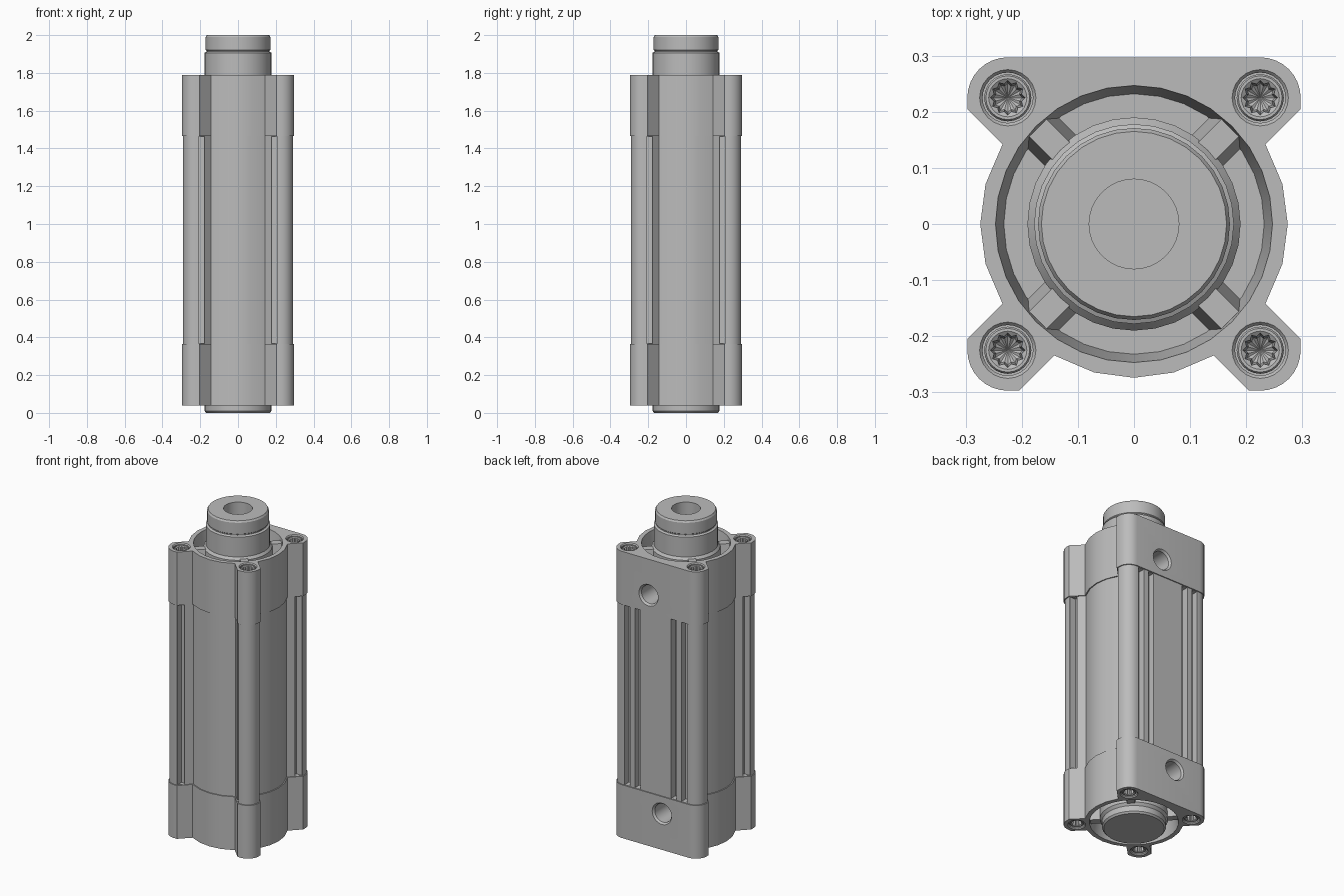
import bpy, bmesh
from math import radians, cos, sin, pi, asin, degrees
from mathutils import Matrix, Vector

cube = bpy.data.objects.get("Cube")
if cube:
    bpy.data.objects.remove(cube, do_unlink=True)

grey = bpy.data.materials.new("satin aluminium grey")
grey.use_nodes = True
tone = (0.5, 0.5, 0.5, 1)
grey.diffuse_color = tone
grey.node_tree.nodes["Principled BSDF"].inputs["Base Color"].default_value = tone

TOP, SEAM, MID = 1.79, 1.465, 0.915
BOLT = 0.225
FLIP = Matrix.Translation((0, 0, 2 * MID)) @ Matrix.Rotation(pi, 4, 'Y')
parts = []


def finish(name, bm, keep=True):
    bmesh.ops.recalc_face_normals(bm, faces=bm.faces[:])
    mesh = bpy.data.meshes.new(name)
    bm.to_mesh(mesh)
    bm.free()
    mesh.materials.append(grey)
    ob = bpy.data.objects.new(name, mesh)
    bpy.context.collection.objects.link(ob)
    if keep:
        parts.append(ob)
    else:
        ob.hide_render = True
    return ob


def lathe(name, profile, segs=32, place=Matrix(), keep=True, flute=()):
    """Revolve (radius, height) pairs; rings listed in flute get a star shape."""
    bm = bmesh.new()
    rings = []
    for n, (r, z) in enumerate(profile):
        ring = []
        for i in range(segs):
            rr = r * (0.82 if n in flute and i % 2 else 1)
            a = 2 * pi * i / segs
            ring.append(bm.verts.new((rr * cos(a), rr * sin(a), z)))
        rings.append(ring)
    for a, b in zip(rings, rings[1:]):
        for i in range(segs):
            j = (i + 1) % segs
            bm.faces.new((a[i], a[j], b[j], b[i]))
    bmesh.ops.remove_doubles(bm, verts=bm.verts[:], dist=1e-5)
    bm.transform(place)
    return finish(name, bm, keep)


def box(name, x, y, z, place=Matrix(), keep=True, flare=1):
    """Box from x, y, z ranges; flare widens its lower edge in y."""
    bm = bmesh.new()
    bmesh.ops.create_cube(bm, size=1)
    for v in bm.verts:
        low = v.co.z < 0
        v.co = Vector([r[0] if c < 0 else r[1] for c, r in zip(v.co, (x, y, z))])
        if low:
            v.co.y *= flare
    bm.transform(place)
    return finish(name, bm, keep)


def cut(ob, cutters):
    for c in cutters:
        m = ob.modifiers.new("cut", 'BOOLEAN')
        m.operation, m.solver, m.object = 'DIFFERENCE', 'EXACT', c
    bpy.context.view_layer.update()
    deps = bpy.context.evaluated_depsgraph_get()
    mesh = bpy.data.meshes.new_from_object(ob.evaluated_get(deps))
    ob.modifiers.clear()
    ob.data = mesh
    for c in cutters:
        bpy.data.objects.remove(c, do_unlink=True)


def prism(name, z0, z1, inset=0):
    """Round barrel with four corner ears and a flat back."""
    rad, half = 0.274 - inset, 0.297 - inset
    ear = half - BOLT
    strip = 0.092 - inset * 1.4
    spread = degrees(asin(strip / 2 ** 0.5 / rad))
    pts = []
    for k in range(4):
        def polar(a, r=rad, c=0):
            p = Vector((c + r * cos(radians(a)), -c + r * sin(radians(a)), 0))
            return Matrix.Rotation(k * pi / 2, 3, 'Z') @ p
        turn = Matrix.Rotation(k * pi / 2, 3, 'Z')
        if k != 2:
            pts += [polar(-45 - spread), turn @ Vector((half - strip, -half, 0))]
        pts += [polar(-90 + 11.25 * i, ear, BOLT) for i in range(9)]
        if k != 1:
            pts += [turn @ Vector((half, strip - half, 0)), polar(spread - 45)]
            pts += [polar(a) for a in (-15, 0, 15)]
    bm = bmesh.new()
    face = bm.faces.new([bm.verts.new((p.x, p.y, z0)) for p in pts])
    up = bmesh.ops.extrude_face_region(bm, geom=[face])["geom"]
    for v in up:
        if isinstance(v, bmesh.types.BMVert):
            v.co.z = z1
    return finish(name, bm)


# End caps: the lower one is the upper one turned over
corners = [(sx * BOLT, sy * BOLT) for sx in (-1, 1) for sy in (-1, 1)]
for end, place in (("upper", Matrix()), ("lower", FLIP)):
    first = len(parts)
    cap = prism(end + "_cap", SEAM, TOP)
    cutters = [lathe("recess_cutter", [(0, 1.69), (0.232, 1.69), (0.247, TOP + 0.001),
                                       (0.247, 1.85), (0, 1.85)], 32, keep=False)]
    for x, y in corners:
        cutters.append(lathe("bolt_cutter", [(0, -0.09), (0.045, -0.09), (0.045, -0.006),
                                             (0.051, 0.001), (0.051, 0.05), (0, 0.05)], 24,
                             Matrix.Translation((x, y, TOP)), False))
    # Threaded port in the back face
    to_back = Matrix.Translation((0.045, 0.297, 1.57)) @ Matrix.Rotation(-pi / 2, 4, 'X')
    cutters.append(lathe("port_cutter", [(0, -0.15), (0.056, -0.15), (0.056, -0.012),
                                         (0.066, 0.001), (0.066, 0.05), (0, 0.05)], 32,
                         to_back, False))
    cut(cap, cutters)
    # Socket bolts
    for x, y in corners:
        lathe(end + "_bolt", [(0, -0.065), (0.026, -0.05), (0.031, -0.012), (0.034, -0.008),
                              (0.039, -0.008), (0.042, -0.013), (0.042, -0.09)], 24,
              Matrix.Translation((x, y, TOP)), flute=(1, 2))
    # Ribs bridging the recess
    for k in range(4):
        box(end + "_rib", (0.17, 0.242), (-0.022, 0.022), (1.685, 1.775),
            Matrix.Rotation(pi / 4 + k * pi / 2, 4, 'Z'), flare=1.8)
    for ob in parts[first:]:
        ob.data.transform(place)

# Barrel with sensor grooves
barrel = prism("barrel", 0.36, 1.47, 0.006)
grooves = []
for k in range(4):
    turn = Matrix.Rotation(k * pi / 2, 4, 'Z')
    for s in (-1, 1):
        for centre in ((0.192, 0.122) if k == 0 else (0.192,)):
            w = 0.019 if k == 0 else 0.014
            mid = s * centre
            grooves.append(box("groove_cutter", (mid - w, mid + w), (0.25, 0.35),
                               (0.367, 1.463), turn, False))
cut(barrel, grooves)

# Piston rod nose with a blind bore, and the plain lower nose
lathe("rod_nose", [(0, 1.7), (0.08, 1.7), (0.08, 2), (0.165, 2), (0.171, 1.99),
                   (0.171, 1.922), (0.166, 1.918), (0.166, 1.912), (0.178, 1.906),
                   (0.178, 1.785), (0.19, 1.77), (0.19, 1.68)])
lathe("lower_nose", [(0, 0), (0.168, 0), (0.177, 0.01), (0.177, 0.045),
                     (0.19, 0.06), (0.19, 0.15)])

# Smooth shading with crisp edges
bpy.ops.object.select_all(action='DESELECT')
for ob in parts:
    ob.select_set(True)
bpy.context.view_layer.objects.active = barrel
bpy.ops.object.shade_smooth_by_angle(angle=radians(30))
